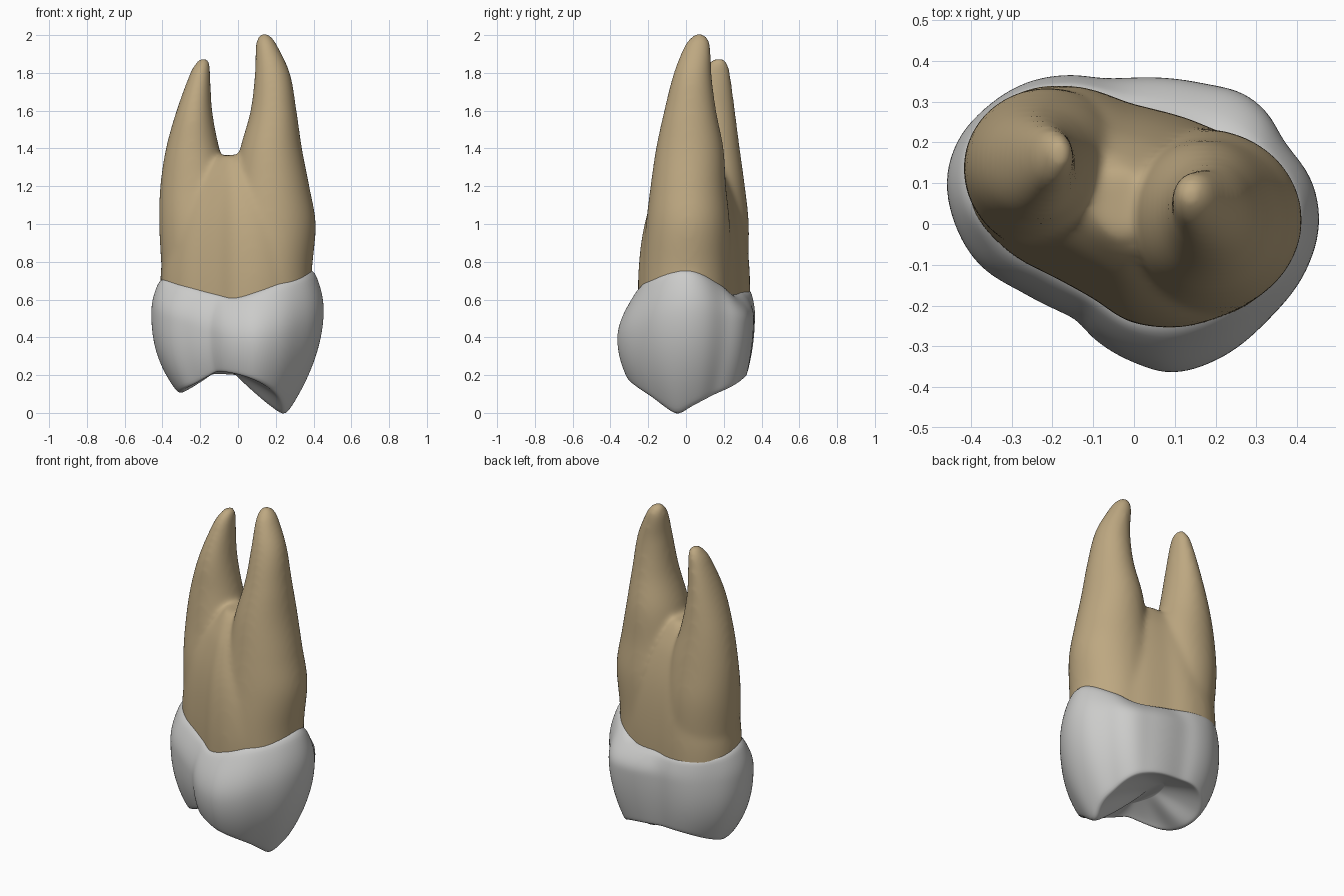
import bpy, bmesh, math

if "Cube" in bpy.data.objects:
    bpy.data.objects.remove(bpy.data.objects["Cube"])

def material(name, rgb):
    m = bpy.data.materials.new(name)
    m.diffuse_color = (*rgb, 1)
    m.use_nodes = True
    m.node_tree.nodes["Principled BSDF"].inputs["Base Color"].default_value = m.diffuse_color
    return m

enamel = material("enamel_white", (0.60, 0.60, 0.59))
dentine = material("root_tan", (0.51, 0.39, 0.22))

def hermite(xs, ys, x):
    """Smooth curve through points; flat outside the range."""
    n = len(xs)
    i = 0
    while i < n - 2 and x > xs[i + 1]:
        i += 1
    def slope(k):
        a, b = max(k - 1, 0), min(k + 1, n - 1)
        return (ys[b] - ys[a]) / (xs[b] - xs[a])
    h = xs[i + 1] - xs[i]
    t = min(max((x - xs[i]) / h, 0), 1)
    return ((2*t**3 - 3*t*t + 1) * ys[i] + (t**3 - 2*t*t + t) * h * slope(i)
            + (3*t*t - 2*t**3) * ys[i + 1] + (t**3 - t*t) * h * slope(i + 1))

def around(table):
    """Periodic smooth function from (angle in degrees, value) pairs."""
    t = sorted((a % 360, v) for a, v in table)
    t = [(a - 360, v) for a, v in t] + t + [(a + 360, v) for a, v in t]
    xs, ys = [p[0] for p in t], [p[1] for p in t]
    return lambda deg: hermite(xs, ys, deg % 360)

def outline(pts):
    return around([(math.degrees(math.atan2(y, x)), math.hypot(x, y)) for x, y in pts])

def loft(bm, rings):
    """Skin a list of closed rings and cap both ends."""
    vs = [[bm.verts.new(p) for p in r] for r in rings]
    n = len(vs[0])
    for a, b in zip(vs, vs[1:]):
        for i in range(n):
            bm.faces.new((a[i], a[(i + 1) % n], b[(i + 1) % n], b[i]))
    bm.faces.new(vs[0][::-1])
    bm.faces.new(vs[-1])

def finish(bm, name, mat):
    bmesh.ops.recalc_face_normals(bm, faces=bm.faces)
    me = bpy.data.meshes.new(name)
    bm.to_mesh(me)
    bm.free()
    me.materials.append(mat)
    for p in me.polygons:
        p.use_smooth = True
    ob = bpy.data.objects.new(name, me)
    bpy.context.collection.objects.link(ob)
    return ob

# Outlines seen from above, neck line, biting rim
crown_r = outline([(.455, 0), (.435, .11), (.37, .2), (.33, .27), (.27, .32), (.17, .345), (.03, .36),
                   (-.07, .357), (-.16, .366), (-.27, .345), (-.37, .28), (-.43, .21), (-.46, .11),
                   (-.44, 0), (-.38, -.1), (-.27, -.17), (-.15, -.23), (-.1, -.28), (0, -.34),
                   (.09, -.365), (.22, -.325), (.33, -.235), (.42, -.12)])
neck_r = outline([(.4, .02), (.38, .09), (.3, .18), (.17, .245), (0, .295), (-.15, .34), (-.25, .335),
                  (-.34, .29), (-.4, .21), (-.415, .13), (-.39, .02), (-.32, -.06), (-.2, -.13),
                  (-.1, -.185), (0, -.245), (.06, -.255), (.2, -.235), (.3, -.18), (.37, -.1)])
neck_z = around([(0, .775), (30, .7), (52, .64), (90, .65), (130, .675), (172, .725), (190, .695),
                 (213, .66), (240, .635), (265, .618), (290, .65), (322, .715)])
rim = [(349, .57, -.015), (5, .6, .02), (35, .74, .1), (60, .86, .165), (90, .89, .195), (120, .87, .195),
       (150, .78, .135), (168, .68, .1), (195, .73, .125), (225, .81, .185), (243, .86, .215),
       (270, .86, .2), (290, .83, .16), (315, .73, .09), (335, .62, .02)]
rim_f = around([(a, f) for a, f, z in rim])
rim_z = around([(a, z) for a, f, z in rim])

# Roots: two tapering stems, rows are z, cx, cy, rx, ry
stems = [
    [(.45, -.195, .12, .2, .195), (.75, -.198, .125, .207, .203), (1.0, -.215, .135, .203, .198),
     (1.2, -.225, .14, .187, .172), (1.4, -.24, .14, .142, .145), (1.6, -.231, .14, .095, .12),
     (1.8, -.2, .16, .053, .074), (1.85, -.187, .17, .038, .052), (1.877, -.18, .175, .02, .026)],
    [(.45, .15, 0, .24, .235), (.75, .152, 0, .24, .233), (1.0, .17, .01, .242, .222),
     (1.2, .175, .012, .203, .2), (1.4, .175, .02, .164, .179), (1.6, .188, .022, .122, .138),
     (1.8, .182, .035, .093, .1), (1.95, .15, .062, .056, .067), (1.99, .142, .07, .037, .043),
     (2.008, .14, .07, .018, .018)],
]
bm = bmesh.new()
for rows in stems:
    zs = [r[0] for r in rows]
    cols = [[r[k] for r in rows] for k in range(1, 5)]
    rings = []
    for s in range(61):
        z = zs[0] + (zs[-1] - zs[0]) * (1 - (1 - s / 60) ** 1.5)
        cx, cy, rx, ry = (hermite(zs, c, z) for c in cols)
        rings.append([(cx + rx * math.cos(a), cy + ry * math.sin(a), z)
                      for a in (math.tau * i / 48 for i in range(48))])
    loft(bm, rings)

# Trunk: neck outline narrowing to the saddle between the stems
rings = []
for s in range(41):
    z = .45 + .915 * s / 40
    w = hermite([.45, .75, 1.0, 1.2, 1.32, 1.365], [.02, .02, .16, .46, .8, 1], z)
    ring = []
    for i in range(96):
        a = math.tau * i / 96
        r = neck_r(math.degrees(a))
        ring.append(((1 - w) * r * math.cos(a) + w * (-.03 + .06 * math.cos(a)),
                     (1 - w) * r * math.sin(a) + w * (.05 + .08 * math.sin(a)), z))
    rings.append(ring)
loft(bm, rings)

roots = finish(bm, "roots", dentine)
rem = roots.modifiers.new("merge", 'REMESH')
rem.mode = 'VOXEL'
rem.voxel_size = 0.012
rem.use_smooth_shade = True
sm = roots.modifiers.new("soften", 'SMOOTH')
sm.factor = 0.5
sm.iterations = 24

# Crown: side wall from neck to rim, then the biting surface
N, SIDE, BITE = 144, 40, 24
fossa = (-.07, .03, .245)
angles = [360 * i / N for i in range(N)]
rings = []
for s in range(-1, SIDE + 1):
    t = max(s, 0) / SIDE
    ring = []
    for d in angles:
        a = math.radians(d)
        front = max(0, -math.sin(a)) ** 2
        left = max(0, -math.cos(a))
        peak = .3 + .25 * front
        R, r0 = crown_r(d), neck_r(d) * .985
        if s < 0:
            r = r0 * .7
        elif t < peak:
            r = r0 + (R - r0) * math.sin(t / peak * math.pi / 2) ** .9
        else:
            q = (t - peak) / (1 - peak)
            r = R * (1 - (1 - rim_f(d)) * q ** (1.9 + .5 * left))
        z = neck_z(d) + (rim_z(d) - neck_z(d)) * t
        ring.append((r * math.cos(a), r * math.sin(a), z))
    rings.append(ring)
edge = rings[-1]
for s in range(1, BITE):
    u = s / BITE
    ring = []
    for d, (x, y, z) in zip(angles, edge):
        # ridges fall straight from the cusps, the rest dips faster into a front-to-back groove
        ridge = max(math.exp(-((((d - c + 180) % 360) - 180) / 20) ** 2) for c in (350, 168))
        k = u ** (1.2 * ridge + .8 * (1 - ridge))
        a = math.radians(d)
        tx, ty = fossa[0] + .012 * math.cos(a), fossa[1] + .13 * math.sin(a)
        ring.append((x + (tx - x) * u, y + (ty - y) * u, z + (fossa[2] - z) * k))
    rings.append(ring)
bm = bmesh.new()
loft(bm, rings)
crown = finish(bm, "crown", enamel)
soft = crown.modifiers.new("soften", 'SMOOTH')
soft.factor = 0.5
soft.iterations = 12
